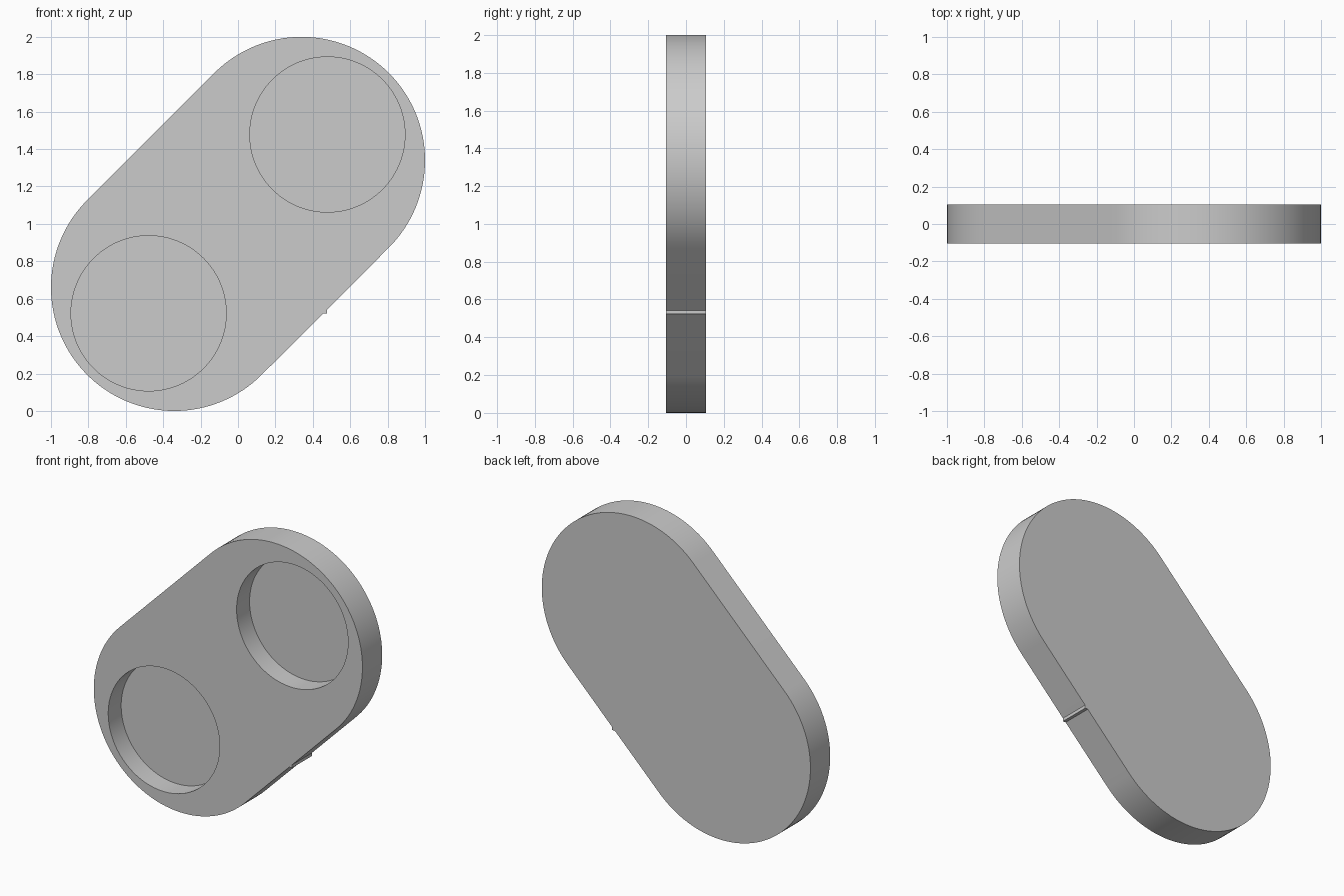
import bpy, bmesh
from math import sin, cos, radians

if "Cube" in bpy.data.objects:
    bpy.data.objects.remove(bpy.data.objects["Cube"])

HALF = 0.105      # half thickness
R = 0.66          # end radius
POCKET_R = 0.415
POCKET_DEPTH = 0.138


def arc(cx, cz, r, start, end, n):
    return [(cx + r * cos(radians(start + (end - start) * i / n)),
             cz + r * sin(radians(start + (end - start) * i / n))) for i in range(n + 1)]


def prism(name, outline, y0, y1):
    """Extrude an x-z outline from y0 to y1."""
    bm = bmesh.new()
    face = bm.faces.new([bm.verts.new((x, y0, z)) for x, z in outline])
    new = bmesh.ops.extrude_face_region(bm, geom=[face])["geom"]
    bmesh.ops.translate(bm, vec=(0, y1 - y0, 0),
                        verts=[v for v in new if isinstance(v, bmesh.types.BMVert)])
    bmesh.ops.recalc_face_normals(bm, faces=bm.faces)
    mesh = bpy.data.meshes.new(name)
    bm.to_mesh(mesh)
    bm.free()
    obj = bpy.data.objects.new(name, mesh)
    bpy.context.collection.objects.link(obj)
    return obj


# Slanted rounded body, with a tiny stepped nub on the lower edge
outline = arc(0.34, 1.34, R, -45, 135, 64) + arc(-0.34, 0.66, R, 135, 315, 64)
outline += [(0.456, 0.522), (0.477, 0.522), (0.477, 0.543)]
body = prism("body", outline, -HALF, HALF)

# Two round pockets sunk into the front
for side in (-1, 1):
    circle = arc(0.478 * side, 1 + 0.478 * side, POCKET_R, 0, 360, 96)[:-1]
    cutter = prism("pocket_cutter", circle, -HALF - 0.1, -HALF + POCKET_DEPTH)
    mod = body.modifiers.new("pocket", 'BOOLEAN')
    mod.operation = 'DIFFERENCE'
    mod.solver = 'EXACT'
    mod.object = cutter
    bpy.context.view_layer.objects.active = body
    bpy.ops.object.modifier_apply(modifier=mod.name)
    bpy.data.objects.remove(cutter)

# Smooth rims with sharp edges
body.select_set(True)
bpy.context.view_layer.objects.active = body
bpy.ops.object.shade_smooth_by_angle(angle=radians(30))
